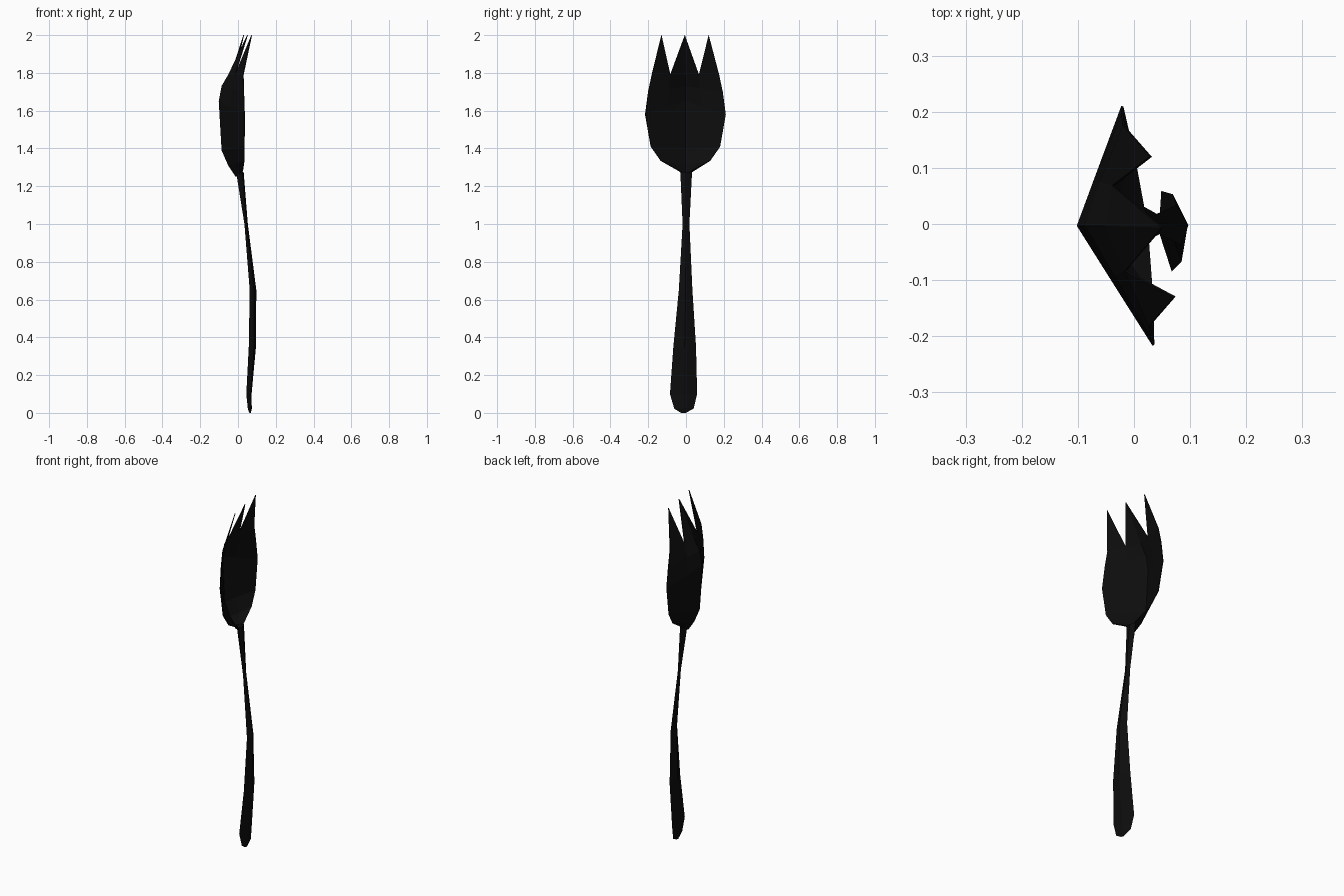
import bpy
import bmesh

cube = bpy.data.objects.get("Cube")
if cube:
    bpy.data.objects.remove(cube, do_unlink=True)

black = bpy.data.materials.new("black_plastic")
black.use_nodes = True
COLOUR = (0.004, 0.004, 0.004, 1)
black.diffuse_color = COLOUR
black.node_tree.nodes["Principled BSDF"].inputs["Base Color"].default_value = COLOUR

TWIST = 0.13  # the utensil is turned slightly about its upright axis


def point(depth, side, centre, z):
    """Place a point by its depth (x) and sideways distance from the centre."""
    return (depth - TWIST * side, centre + side, z)


def finish(bm, name):
    bmesh.ops.recalc_face_normals(bm, faces=bm.faces)
    mesh = bpy.data.meshes.new(name)
    bm.to_mesh(mesh)
    bm.free()
    mesh.materials.append(black)
    obj = bpy.data.objects.new(name, mesh)
    bpy.context.collection.objects.link(obj)
    return obj


# Handle: diamond sections (z, edge x, centre y, half width, back x, front x)
sections = [
    (0.00, 0.064, -0.014, 0.012, 0.060, 0.068),
    (0.022, 0.062, -0.011, 0.051, 0.052, 0.073),
    (0.10, 0.058, -0.013, 0.072, 0.044, 0.072),
    (0.35, 0.077, -0.007, 0.060, 0.057, 0.095),
    (0.65, 0.080, -0.002, 0.036, 0.062, 0.097),
    (1.00, 0.043, 0.000, 0.018, 0.034, 0.052),
    (1.275, 0.020, 0.001, 0.031, -0.010, 0.030),
]
bm = bmesh.new()
rings = []
for z, edge, cy, half, back, front in sections:
    corners = [(back, 0), (edge, half), (front, 0), (edge, -half)]
    rings.append([bm.verts.new(point(d, s, cy, z)) for d, s in corners])
for low, high in zip(rings, rings[1:]):
    for i in range(4):
        j = (i + 1) % 4
        bm.faces.new((low[i], low[j], high[j], high[i]))
bm.faces.new(rings[0])
bm.faces.new(rings[-1])
finish(bm, "handle")

# Bowl: folded rows (ridge z, ridge x, rim z, rim x, rim half width)
rows = [
    (1.250, -0.010, 1.280, 0.022, 0.032),
    (1.310, -0.050, 1.335, 0.016, 0.130),
    (1.390, -0.085, 1.410, 0.010, 0.183),
    (1.650, -0.100, 1.580, 0.007, 0.213),
    (1.730, -0.085, 1.700, 0.005, 0.197),
    (1.790, -0.050, 1.790, 0.005, 0.178),
]
CENTRE = -0.003
bm = bmesh.new()
grid = []
for ridge_z, ridge_x, rim_z, rim_x, half in rows:
    line = []
    for t in (-1, -0.45, 0, 0.4, 1):
        a = abs(t)
        depth = ridge_x + (rim_x - ridge_x) * a
        z = ridge_z + (rim_z - ridge_z) * a
        line.append(bm.verts.new(point(depth, half * t, CENTRE, z)))
    grid.append(line)
for low, high in zip(grid, grid[1:]):
    for i in range(4):
        bm.faces.new((low[i], low[i + 1], high[i + 1], high[i]))

# Three pointed tines rising from the top row
right, right_gap, ridge, left_gap, left = grid[-1]
tips = [bm.verts.new(point(d, s, CENTRE, 2.0))
        for d, s in ((0.056, -0.127), (0.050, -0.003), (0.046, 0.123))]
for a, b, tip in ((right, right_gap, tips[0]), (right_gap, ridge, tips[1]),
                  (ridge, left_gap, tips[1]), (left_gap, left, tips[2])):
    bm.faces.new((a, b, tip))
bowl = finish(bm, "bowl_and_tines")
shell = bowl.modifiers.new("thin_wall", "SOLIDIFY")
shell.thickness = 0.004
shell.offset = 0
